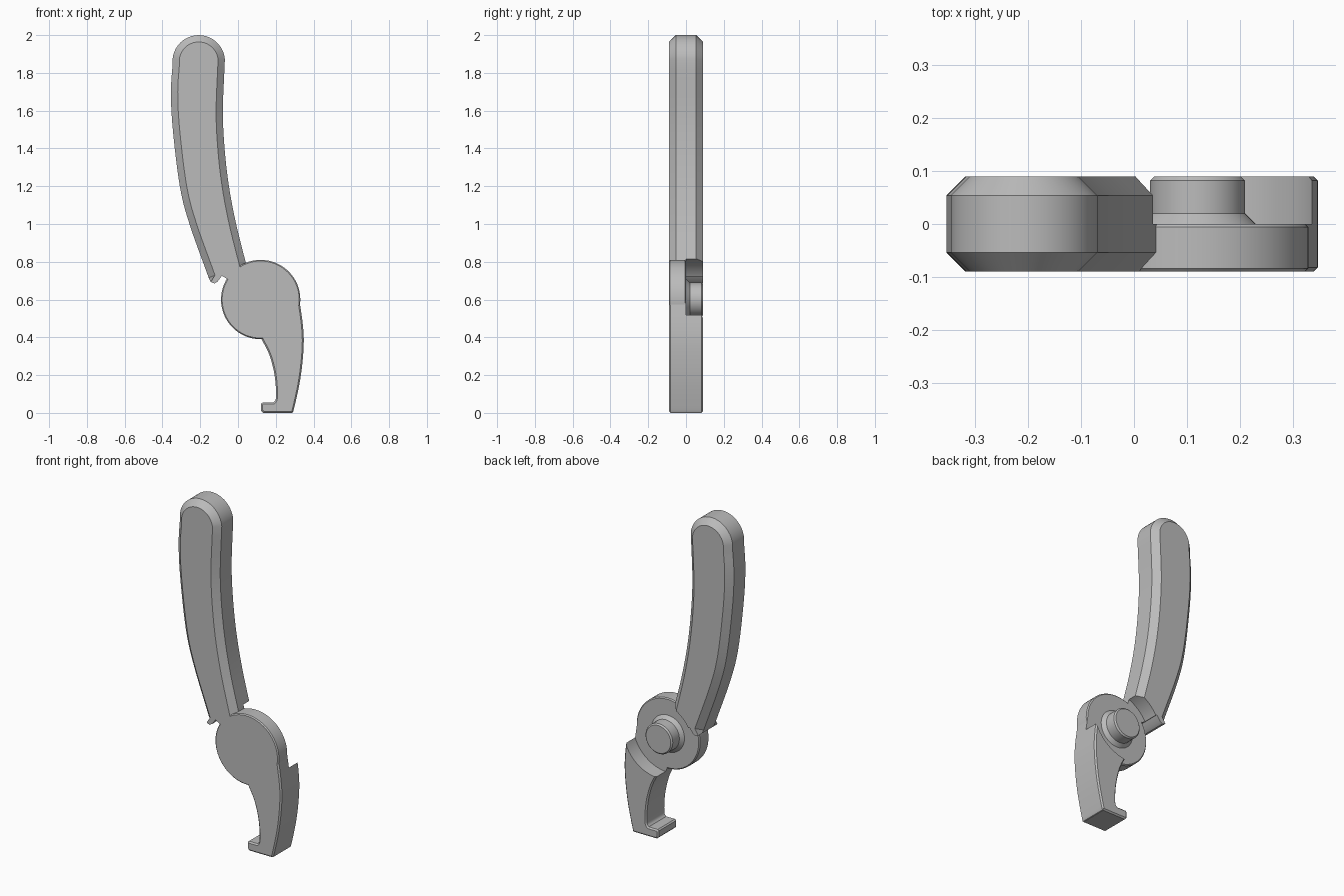
import bpy, bmesh, math
from mathutils import Vector

cube = bpy.data.objects.get("Cube")
if cube:
    bpy.data.objects.remove(cube, do_unlink=True)

HALF = 0.09                      # half thickness of the tool
PIVOT = Vector((0.12, 0.6))

steel = bpy.data.materials.new("grey_steel")
steel.use_nodes = True
GREY = (0.5, 0.5, 0.5, 1)
steel.diffuse_color = GREY
steel.node_tree.nodes["Principled BSDF"].inputs["Base Color"].default_value = GREY


def spline(points, steps=6):
    """Smooth curve through a few x, z points."""
    p = [Vector(q) for q in points]
    p = [2 * p[0] - p[1]] + p + [2 * p[-1] - p[-2]]
    out = []
    for a, b, c, d in zip(p, p[1:], p[2:], p[3:]):
        for i in range(steps):
            t = i / steps
            out.append(0.5 * (2 * b + (c - a) * t + (2 * a - 5 * b + 4 * c - d) * t * t
                              + (3 * b - a - 3 * c + d) * t ** 3))
    return out + [p[-2]]


def arc(center, radius, start, end, steps):
    return [Vector(center) + radius * Vector((math.cos(a), math.sin(a)))
            for a in (math.radians(start + (end - start) * i / steps) for i in range(steps + 1))]


def circle(radius):
    return arc(PIVOT, radius, 0, 360, 64)[:-1]


def inset(loop, amount, fixed=0):
    """Move a counter-clockwise loop inwards, keeping the last few points in place."""
    out = []
    n = len(loop)
    for i, p in enumerate(loop):
        if i >= n - fixed:
            out.append(p.copy())
            continue
        e1 = (p - loop[i - 1]).normalized()
        e2 = (loop[(i + 1) % n] - p).normalized()
        n1, n2 = Vector((-e1.y, e1.x)), Vector((-e2.y, e2.x))
        out.append(p + (n1 + n2) * amount / max(0.5, 1 + n1.dot(n2)))
    return out


def loft(name, rings):
    """Solid through matching (y, loop) rings, capped at both ends."""
    bm = bmesh.new()
    rows = [[bm.verts.new((p.x, y, p.y)) for p in loop] for y, loop in rings]
    for a, b in zip(rows, rows[1:]):
        for i in range(len(a)):
            j = (i + 1) % len(a)
            bm.faces.new((a[i], a[j], b[j], b[i]))
    bm.faces.new(rows[0])
    bm.faces.new(rows[-1])
    bmesh.ops.remove_doubles(bm, verts=bm.verts[:], dist=1e-5)
    bmesh.ops.recalc_face_normals(bm, faces=bm.faces[:])
    mesh = bpy.data.meshes.new(name)
    bm.to_mesh(mesh)
    bm.free()
    mesh.materials.append(steel)
    obj = bpy.data.objects.new(name, mesh)
    bpy.context.collection.objects.link(obj)
    return obj


def chamfered(name, loop, size, front, back, fixed=0):
    inner = inset(loop, size, fixed)
    return loft(name, [(front, inner), (front + size, loop), (back - size, loop), (back, inner)])


def activate(obj):
    bpy.ops.object.select_all(action='DESELECT')
    obj.select_set(True)
    bpy.context.view_layer.objects.active = obj


# Curved handle with a rounded top and broad chamfers
right_side = spline([(0.045, 0.78), (-0.01, 1.0), (-0.048, 1.2), (-0.071, 1.4), (-0.08, 1.6), (-0.07, 1.86)])
left_side = spline([(-0.345, 1.86), (-0.355, 1.7), (-0.345, 1.5), (-0.308, 1.2), (-0.257, 1.0), (-0.155, 0.715)])
tip = [Vector(p) for p in [(-0.145, 0.693), (-0.125, 0.685), (-0.108, 0.695), (-0.085, 0.726),
                           (-0.06, 0.71), (0.06, 0.68)]]
crown = arc((-0.208, 1.861), 0.139, 5, 175, 20)
handle = chamfered("handle", right_side[:-1] + crown + left_side[1:] + tip, 0.036, -HALF, HALF, len(tip))

# Hooked jaw
outer = spline([(0.285, 0), (0.296, 0.02), (0.33, 0.18), (0.347, 0.34), (0.344, 0.46), (0.32, 0.63)])
inner = spline([(0.125, 0.39), (0.165, 0.31), (0.19, 0.22), (0.2, 0.14), (0.2, 0.075), (0.188, 0.055)], 4)
hook = [Vector(p) for p in [(0.13, 0.055), (0.122, 0.048), (0.122, 0.012), (0.134, 0)]]
shoulder = [Vector(p) for p in [(0.25, 0.62), (0.12, 0.46)]]
jaw = chamfered("jaw", outer + shoulder + inner + hook, 0.008, -HALF, HALF)

# Round clearance behind the pivot disc
cutter = loft("clearance_cutter", [(0, circle(0.232)), (0.3, circle(0.232))])
cutter.hide_render = True
for part in (handle, jaw):
    cut = part.modifiers.new("clearance", 'BOOLEAN')
    cut.operation = 'DIFFERENCE'
    cut.solver = 'EXACT'
    cut.object = cutter
    activate(part)
    bpy.ops.object.modifier_apply(modifier=cut.name)
bpy.data.objects.remove(cutter, do_unlink=True)

# Pivot disc and its pin with a flared foot
disc = chamfered("pivot_disc", circle(0.21), 0.006, -HALF, 0)
pin = loft("pivot_pin", [(-0.01, circle(0.11)), (0, circle(0.11)), (0.02, circle(0.09)),
                         (0.082, circle(0.09)), (HALF, circle(0.082))])

for part in (handle, jaw, disc, pin):
    activate(part)
    bpy.ops.object.shade_smooth_by_angle(angle=math.radians(28))
